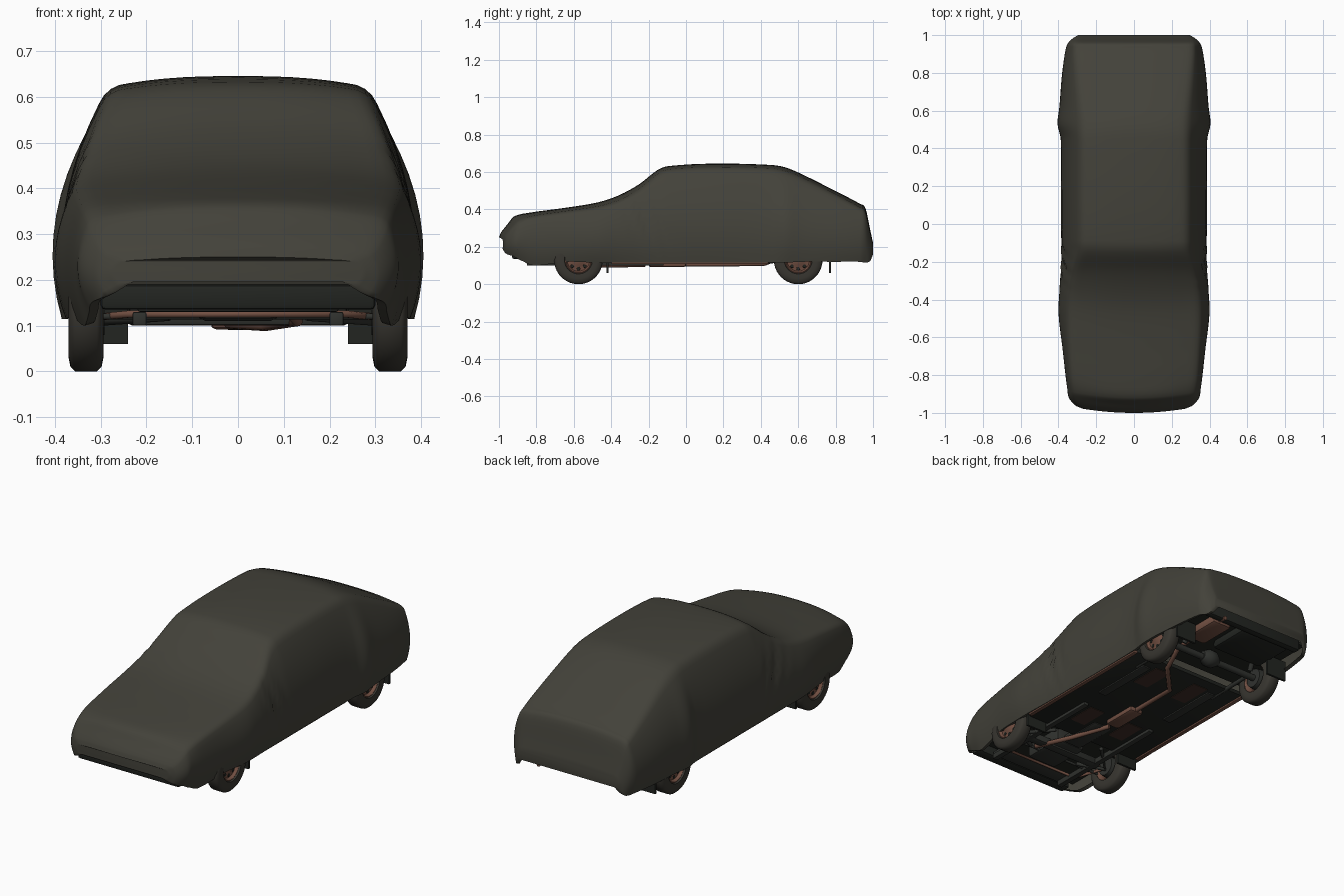
import bpy, bmesh, math
from mathutils import Vector

if "Cube" in bpy.data.objects:
    bpy.data.objects.remove(bpy.data.objects["Cube"])


def material(name, rgb):
    m = bpy.data.materials.new(name)
    m.diffuse_color = (*rgb, 1)
    m.use_nodes = True
    m.node_tree.nodes["Principled BSDF"].inputs["Base Color"].default_value = m.diffuse_color
    return m


CLOTH = material("olive grey cloth", (0.056, 0.054, 0.042))
RUBBER = material("tyre rubber", (0.04, 0.037, 0.03))
BLACK = material("underbody black", (0.016, 0.018, 0.015))
METAL = material("dark metal", (0.03, 0.032, 0.028))
COPPER = material("rusty copper", (0.17, 0.08, 0.055))
RUST = material("dark rust", (0.05, 0.027, 0.02))


def finish(name, bm, mat, angle=40):
    bmesh.ops.recalc_face_normals(bm, faces=bm.faces)
    me = bpy.data.meshes.new(name)
    bm.to_mesh(me)
    bm.free()
    me.materials.append(mat)
    ob = bpy.data.objects.new(name, me)
    bpy.context.collection.objects.link(ob)
    bpy.ops.object.select_all(action='DESELECT')
    ob.select_set(True)
    bpy.context.view_layer.objects.active = ob
    bpy.ops.object.shade_smooth_by_angle(angle=math.radians(angle))
    return ob


def box(name, lo, hi, mat, bevel=0.0):
    bm = bmesh.new()
    bmesh.ops.create_cube(bm, size=1)
    for v in bm.verts:
        v.co = Vector([l + (c + 0.5) * (h - l) for c, l, h in zip(v.co, lo, hi)])
    if bevel:
        bmesh.ops.bevel(bm, geom=bm.edges[:], offset=bevel, segments=2,
                        affect='EDGES', profile=0.5)
    return finish(name, bm, mat)


def tube(name, pts, r, mat):
    cu = bpy.data.curves.new(name, 'CURVE')
    cu.dimensions = '3D'
    cu.bevel_depth = r
    cu.bevel_resolution = 3
    cu.use_fill_caps = True
    sp = cu.splines.new('POLY')
    sp.points.add(len(pts) - 1)
    for p, q in zip(sp.points, pts):
        p.co = (*q, 1)
    cu.materials.append(mat)
    ob = bpy.data.objects.new(name, cu)
    bpy.context.collection.objects.link(ob)


def lathe(name, profile, centre, sx, mat, n=40):
    """Revolve (x, radius) points about the wheel axle."""
    bm = bmesh.new()
    rings = []
    for x, r in profile:
        rings.append([bm.verts.new((centre[0] + sx * x,
                                    centre[1] + r * math.cos(2 * math.pi * i / n),
                                    centre[2] + r * math.sin(2 * math.pi * i / n)))
                      for i in range(n)])
    for a, b in zip(rings, rings[1:]):
        for i in range(n):
            bm.faces.new((a[i], a[(i + 1) % n], b[(i + 1) % n], b[i]))
    return finish(name, bm, mat, 50)


# --- cloth cover: y, hem z, top z, hem width, belt width, shoulder width, shoulder z
ROWS = [
    (-1.0, .19, .25, .25, .27, .25, .24), (-.99, .165, .275, .29, .31, .29, .26),
    (-.955, .15, .32, .32, .345, .315, .305), (-.92, .13, .362, .325, .352, .325, .335),
    (-.84, .1, .382, .335, .362, .335, .36), (-.65, .12, .408, .36, .38, .345, .385),
    (-.47, .115, .438, .375, .4, .35, .41), (-.36, .115, .475, .375, .395, .345, .44),
    (-.25, .115, .535, .372, .39, .325, .50), (-.15, .115, .612, .372, .388, .29, .585),
    (-.09, .115, .632, .372, .387, .285, .61), (.15, .115, .645, .372, .387, .285, .62),
    (.45, .115, .638, .375, .388, .283, .615), (.53, .115, .625, .385, .405, .282, .60),
    (.62, .12, .588, .38, .395, .288, .565), (.8, .12, .498, .365, .38, .305, .475),
    (.93, .12, .43, .345, .36, .315, .405), (.96, .115, .405, .33, .347, .312, .38),
    (.985, .125, .29, .315, .32, .30, .275), (1.0, .16, .22, .29, .295, .285, .21)]


def smooth_rows(rows, steps=4):
    out = []
    for i in range(len(rows) - 1):
        p0, p1, p2, p3 = (rows[max(i - 1, 0)], rows[i], rows[i + 1],
                          rows[min(i + 2, len(rows) - 1)])
        gap = p2[0] - p1[0]
        for k in range(steps):
            t = k / steps
            row = []
            for a, b, c, d in zip(p0, p1, p2, p3):
                # slopes per unit y, so uneven spacing does not overshoot
                m1 = (c - a) / (p2[0] - p0[0]) * gap
                m2 = (d - b) / (p3[0] - p1[0]) * gap
                row.append((2*t**3 - 3*t*t + 1) * b + (t**3 - 2*t*t + t) * m1
                           + (3*t*t - 2*t**3) * c + (t**3 - t*t) * m2)
            out.append(row)
    return out + [rows[-1]]


def half_section(zb, zt, wb, wm, ws, zs):
    zm = min(.25, (zb + zs) / 2)

    def side(z):
        return (wb * (z - zm) * (z - zs) / ((zb - zm) * (zb - zs))
                + wm * (z - zb) * (z - zs) / ((zm - zb) * (zm - zs))
                + ws * (z - zb) * (z - zm) / ((zs - zb) * (zs - zm)))

    def top(u):
        return (ws * (1 - u), zs + (zt - zs) * (1 - (1 - u) ** 2.6))

    pts = [(wb - .02, zb + .006)]
    for i in range(11):
        z = zb + (zs - zb) * .93 * i / 10
        pts.append((side(z), z))
    a, b, c = pts[-1], (ws, zs + (zt - zs) * .25), top(.16)
    for t in (.25, .5, .75):
        pts.append(tuple((1-t)**2 * p + 2*t*(1-t) * q + t*t * r for p, q, r in zip(a, b, c)))
    return pts + [top(.16 + .84 * i / 6) for i in range(7)]


bm = bmesh.new()
rings = []
for y, *par in smooth_rows(ROWS):
    half = half_section(*par)
    fade = max(0, min(1, (-.6 - y) / .3))
    full = half + [(-x, z) for x, z in half[-2::-1]]
    ring = []
    for x, z in full:
        # soft folds hanging below the windscreen pillar
        fold = math.exp(-((y + .2 + (z - .3) * .35) / .09) ** 2) * math.exp(-((z - .34) / .13) ** 2)
        x *= 1 - .02 * fold * (1 + math.cos(75 * (y + z * .4)))
        ring.append(bm.verts.new((x, y + fade * .3 * x * x, z)))
    rings.append(ring)
for a, b in zip(rings, rings[1:]):
    for i in range(len(a) - 1):
        bm.faces.new((a[i], a[i + 1], b[i + 1], b[i]))
for r in (rings[0], rings[-1]):
    n = len(r)
    for i in range(n // 2):
        f = [r[i], r[i + 1], r[n - 2 - i], r[n - 1 - i]]
        bm.faces.new(list(dict.fromkeys(f)))
finish("car_cover", bm, CLOTH, 50)

# --- wheels, axle ends and mud flaps
TYRE = [(-.037, .075), (-.038, .10), (-.034, .12), (-.024, .13), (.024, .13),
        (.034, .12), (.038, .10), (.037, .075), (.028, .072)]
RIM = [(-.034, .076), (-.02, .066), (.0, .062), (.028, .073), (.03, .068),
       (.015, .06), (.018, .035), (.024, .026), (.026, .0005)]
for sx, s in ((1, "right"), (-1, "left")):
    for y, e in ((-.575, "front"), (.6, "rear")):
        c = (sx * .332, y, .13)
        lathe(f"{e}_{s}_tyre", TYRE, c, sx, RUBBER)
        lathe(f"{e}_{s}_rim", RIM, c, sx, COPPER)
        lathe(f"{e}_{s}_brake_drum", [(-.04, .0005), (-.04, .05), (-.01, .055)], c, sx, METAL, 24)
        for k in range(8):
            a = k * math.pi / 4
            lathe(f"{e}_{s}_rim_hole", [(.0175, .0005), (.0185, .009), (.016, .01)],
                  (c[0], y + .047 * math.cos(a), .13 + .047 * math.sin(a)), sx, BLACK, 10)
        fy = -.42 if e == "front" else .77
        x0, x1 = sorted((sx * .24, sx * .36))
        box(f"{e}_{s}_mud_flap", (x0, fy - .006, .06), (x1, fy + .006, .17), BLACK)

# --- floor and chassis
box("floor_pan", (-.35, -.42, .115), (.35, .44, .14), BLACK, .008)
box("rear_floor", (-.345, .42, .185), (.345, .94, .2), BLACK)
box("engine_bay_floor", (-.345, -.9, .185), (.345, -.4, .2), BLACK)
box("front_valance", (-.3, -.93, .135), (.3, -.87, .19), BLACK, .01)
box("rear_valance", (-.3, .92, .135), (.3, .96, .2), BLACK, .01)
box("engine_sump", (-.09, -.74, .11), (.09, -.5, .19), METAL, .02)
box("gearbox", (-.06, -.5, .105), (.06, -.24, .15), METAL, .02)
box("front_crossmember", (-.24, -.6, .1), (.24, -.55, .14), METAL, .01)
box("radiator_tray", (-.22, -.86, .13), (.22, -.78, .15), METAL, .006)
box("spare_wheel_well", (-.26, .68, .14), (.05, .92, .19), BLACK, .02)
for sx in (1, -1):
    def span(a, b):
        return sorted((sx * a, sx * b))
    a, b = span(.345, .368)
    box("sill", (a, -.4, .108), (b, .44, .13), COPPER, .004)
    a, b = span(.2, .23)
    box("chassis_rail", (a, -.85, .1), (b, -.12, .13), METAL, .004)
    box("floor_rib", (a - .01, .0, .108), (b + .01, .36, .12), METAL, .004)
    tube("trailing_arm", [(sx * .25, .32, .12), (sx * .25, .6, .125)], .011, METAL)
    tube("lower_front_arm", [(sx * .15, -.44, .12), (sx * .29, -.575, .11),
                             (sx * .15, -.64, .12)], .01, METAL)
    tube("rear_damper", [(sx * .22, .66, .12), (sx * .2, .72, .2)], .014, METAL)
    # thin rust patches on the floor
    a, b = span(.08, .17)
    box("rust_patch", (a, -.3, .112), (b, -.14, .116), RUST)
    box("rust_patch", (a, .2, .112), (b, .38, .116), RUST)
tube("rear_axle", [(-.31, .6, .13), (.31, .6, .13)], .018, METAL)
tube("steering_rod", [(-.3, -.65, .12), (.3, -.65, .12)], .007, METAL)
tube("anti_roll_bar", [(-.29, -.6, .12), (-.24, -.76, .125), (.24, -.76, .125),
                       (.29, -.6, .12)], .008, COPPER)
lathe("axle_differential", [(-.05, .0005), (-.05, .025), (-.02, .045), (.02, .045),
                            (.05, .025), (.05, .0005)], (0, .6, .135), 1, METAL, 20)

# --- exhaust
tube("exhaust_front_pipe", [(.1, -.66, .14), (.13, -.62, .11), (.06, -.42, .1),
                            (-.02, -.22, .105)], .012, COPPER)
box("middle_silencer", (-.06, -.2, .092), (.02, .0, .125), COPPER, .012)
tube("exhaust_rear_pipe", [(-.02, -.01, .107), (-.02, .26, .107), (.13, .42, .11),
                           (.16, .54, .16), (.17, .66, .165), (.18, .72, .155)], .012, COPPER)
box("rear_silencer", (.12, .7, .125), (.24, .92, .175), COPPER, .018)
tube("tail_pipe", [(.2, .9, .15), (.2, .965, .14)], .011, COPPER)
